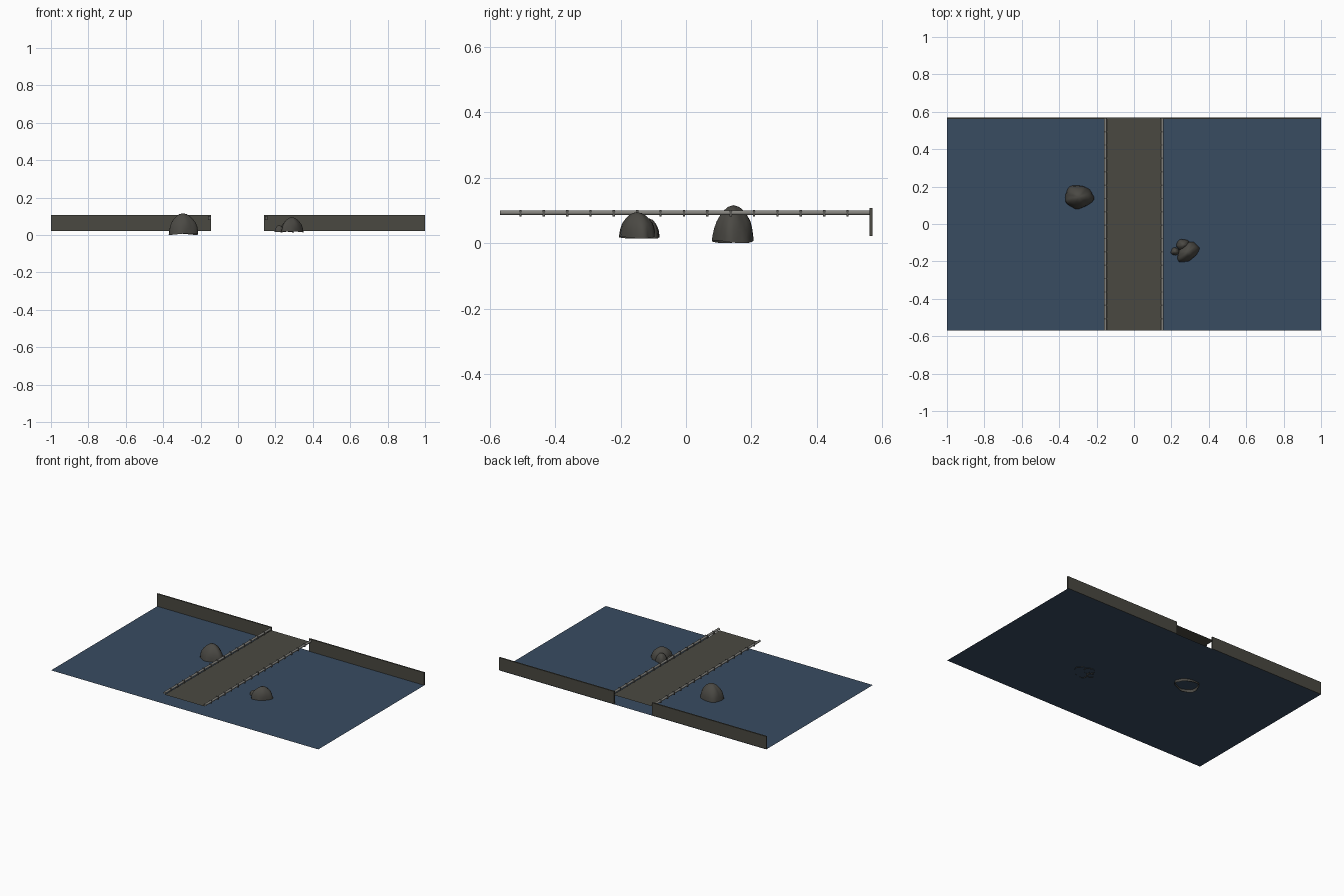
import bpy, bmesh, math, random
from mathutils import Matrix

if "Cube" in bpy.data.objects:
    bpy.data.objects.remove(bpy.data.objects["Cube"])


def material(name, rgb):
    m = bpy.data.materials.new(name)
    m.diffuse_color = (*rgb, 1)
    m.use_nodes = True
    m.node_tree.nodes["Principled BSDF"].inputs["Base Color"].default_value = m.diffuse_color
    return m


WATER = material("water_blue", (0.040, 0.072, 0.120))
STONE = material("dark_stone", (0.068, 0.066, 0.053))
ROCK = material("rock_grey", (0.070, 0.067, 0.058))
METAL = material("pipe_grey", (0.24, 0.235, 0.215))
CLAMP = material("clamp_grey", (0.10, 0.098, 0.09))


def finish(bm, name, mat, smooth=False):
    mesh = bpy.data.meshes.new(name)
    bmesh.ops.recalc_face_normals(bm, faces=bm.faces)
    for f in bm.faces:
        f.smooth = smooth
    bm.to_mesh(mesh)
    bm.free()
    mesh.materials.append(mat)
    ob = bpy.data.objects.new(name, mesh)
    bpy.context.collection.objects.link(ob)
    return ob


def sheet(name, x0, x1, y0, y1, z, mat):
    bm = bmesh.new()
    bm.faces.new([bm.verts.new(p) for p in
                  ((x0, y0, z), (x1, y0, z), (x1, y1, z), (x0, y1, z))])
    for f in bm.faces:
        f.normal_update()
    return finish(bm, name, mat)


def add_box(bm, x0, x1, y0, y1, z0, z1):
    m = Matrix.Translation(((x0 + x1) / 2, (y0 + y1) / 2, (z0 + z1) / 2))
    bmesh.ops.create_cube(bm, size=1, matrix=m @ Matrix.Diagonal(
        (x1 - x0, y1 - y0, z1 - z0, 1)))


# water surface and raised walkway (both thin sheets)
sheet("water", -1, 1, -0.57, 0.57, 0.02, WATER)
sheet("walkway_deck", -0.15, 0.148, -0.57, 0.57, 0.083, STONE)

# back walls on both sides of the walkway
for name, x0, x1 in (("left_wall", -1, -0.144), ("right_wall", 0.139, 1)):
    bm = bmesh.new()
    add_box(bm, x0, x1, 0.561, 0.57, 0.022, 0.107)
    finish(bm, name, STONE)

# edge pipes with clamps along the walkway
for side, x in (("left", -0.153), ("right", 0.151)):
    bm = bmesh.new()
    bmesh.ops.create_cone(bm, cap_ends=False, segments=12, radius1=0.0075,
                          radius2=0.0075, depth=1.138,
                          matrix=Matrix.Translation((x, 0, 0.093))
                          @ Matrix.Rotation(math.pi / 2, 4, 'X'))
    finish(bm, side + "_pipe", METAL, True)
    bm = bmesh.new()
    for i in range(16):
        y = -0.506 + i * 0.0714
        add_box(bm, x - 0.0078, x + 0.0078, y - 0.0035, y + 0.0035, 0.081, 0.1012)
    finish(bm, side + "_pipe_clamps", CLAMP)


# lumpy domed rocks, open underneath
PROFILE = ((0, 1), (0.15, 0.98), (0.35, 0.93), (0.55, 0.83), (0.72, 0.66),
           (0.86, 0.46), (0.95, 0.27))


def rock(name, cx, cy, rx, ry, angle, z0, z1, seed):
    rnd = random.Random(seed)
    ph = [rnd.uniform(0, 6.28) for _ in range(4)]
    n = 28
    bm = bmesh.new()
    rings = []
    for t, r in PROFILE:
        ring = []
        for i in range(n):
            a = 2 * math.pi * i / n
            k = r * (1 + 0.05 * math.sin(3 * a + ph[0] + t)
                     + 0.035 * math.sin(5 * a + ph[1] - 2 * t)
                     + 0.02 * math.sin(8 * a + ph[2] + 4 * t))
            z = z0 + (z1 - z0) * (t + 0.035 * (1 - t) * (1 + math.sin(2 * a + ph[3])))
            u, v = rx * k * math.cos(a), ry * k * math.sin(a)
            ring.append(bm.verts.new((cx + u * math.cos(angle) - v * math.sin(angle),
                                      cy + u * math.sin(angle) + v * math.cos(angle), z)))
        rings.append(ring)
    for lo, hi in zip(rings, rings[1:]):
        for i in range(n):
            j = (i + 1) % n
            bm.faces.new((lo[i], lo[j], hi[j], hi[i]))
    top = bm.verts.new((cx, cy, z1))
    for i in range(n):
        bm.faces.new((rings[-1][i], rings[-1][(i + 1) % n], top))
    finish(bm, name, ROCK, True)


rock("large_rock", -0.295, 0.145, 0.078, 0.063, 0.0, 0.0, 0.116, 3)
rock("right_rock_main", 0.288, -0.15, 0.066, 0.044, 0.7, 0.014, 0.095, 5)
rock("right_rock_second", 0.262, -0.112, 0.036, 0.031, 0.3, 0.014, 0.075, 8)
rock("right_rock_small", 0.22, -0.147, 0.023, 0.021, 0.0, 0.015, 0.052, 11)
